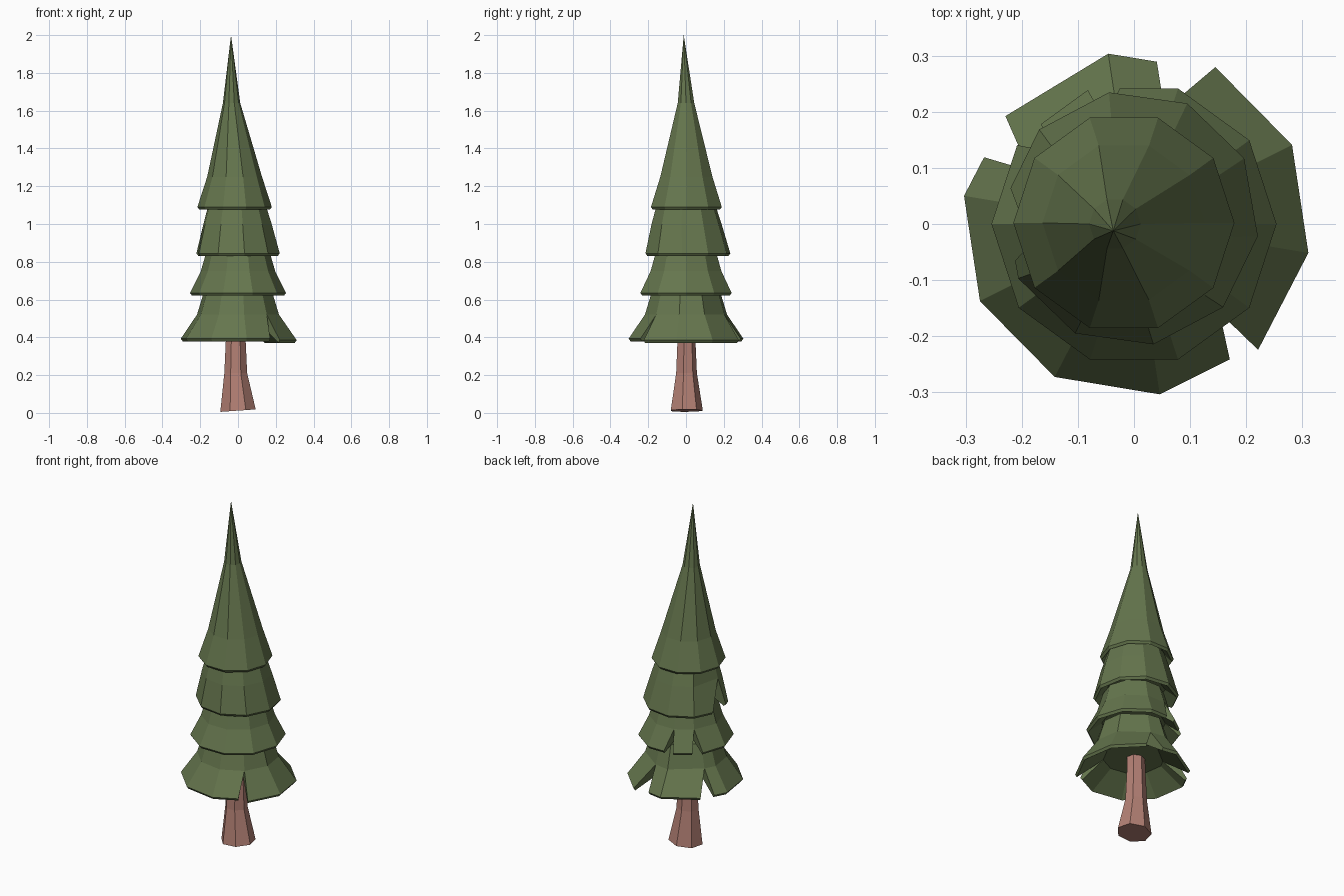
import bpy, bmesh, math

if "Cube" in bpy.data.objects:
    bpy.data.objects.remove(bpy.data.objects["Cube"])


def material(name, color):
    m = bpy.data.materials.new(name)
    m.diffuse_color = (*color, 1)
    m.use_nodes = True
    m.node_tree.nodes["Principled BSDF"].inputs["Base Color"].default_value = m.diffuse_color
    return m


GREEN = material("foliage_green", (0.13, 0.18, 0.075))
BROWN = material("bark_brown", (0.45, 0.215, 0.175))


def finish(name, bm, mat):
    bmesh.ops.remove_doubles(bm, verts=bm.verts, dist=1e-4)
    bmesh.ops.recalc_face_normals(bm, faces=bm.faces)
    mesh = bpy.data.meshes.new(name)
    bm.to_mesh(mesh)
    bm.free()
    mesh.materials.append(mat)
    bpy.context.collection.objects.link(bpy.data.objects.new(name, mesh))


def add_face(bm, points):
    # skip repeated corners so cone tips become triangles
    unique = []
    for p in points:
        if all(math.dist(p, q) > 1e-4 for q in unique):
            unique.append(p)
    if len(unique) > 2:
        bm.faces.new([bm.verts.new(p) for p in unique])


def polar(ring, angle, offset):
    # point on the ten-sided ring at the given angle
    r, z, cx, cy = ring
    local = (angle - offset) % 36 - 18
    r *= math.cos(math.radians(18)) / math.cos(math.radians(local))
    a = math.radians(angle)
    return (cx + r * math.cos(a), cy + r * math.sin(a), z)


def tier(name, rings, inner_rz, offset, notches=(), drops=()):
    """Hollow skirt; rings run from hem up. Notch = (start, end, apex angle)."""
    bm = bmesh.new()
    r0, z0, cx, cy = rings[0]
    mx, my = rings[1][2:]
    pieces = []
    if not notches:
        pieces.append([(offset + 36 * k,) * 2 for k in range(11)])
    for i, (_, b, m) in enumerate(notches):
        a2, _, m2 = notches[(i + 1) % len(notches)]
        turn = 360 if i == len(notches) - 1 else 0
        a2, m2 = a2 + turn, m2 + turn
        mids = [offset + 36 * k for k in range(-12, 24)]
        mids = [c for c in mids if max(b, m) + 6 < c < min(a2, m2) - 6]
        pieces.append([(b, m)] + [(c, c) for c in mids] + [(a2, m2)])
    for i, piece in enumerate(pieces):
        d = drops[i] if drops else 0
        hem = (r0 + d, z0 - d, cx, cy)
        low = (r0 - 0.01 + d, z0 - 0.014 - d, cx, cy)
        inner = (*inner_rz, mx, my)
        cols = []
        for lo, up in piece:
            col = [(mx, my, inner[1]), polar(inner, up, offset),
                   polar(low, lo, offset), polar(hem, lo, offset)]
            col += [polar(r, up, offset) for r in rings[1:]]
            col.append((rings[-1][2], rings[-1][3], rings[-1][1]))
            cols.append(col)
        for c, n in zip(cols, cols[1:]):
            for k in range(len(c) - 1):
                add_face(bm, [c[k], n[k], n[k + 1], c[k + 1]])
        # side walls of the notches
        if notches:
            for c in (cols[0], cols[-1]):
                add_face(bm, c[1:5])
    finish(name, bm, GREEN)


# foliage tiers, bottom to top
tier("bottom_branches",
     [(0.307, 0.393, 0, 0), (0.22, 0.52, 0, 0), (0.18, 0.65, 0, 0)],
     (0.165, 0.47),
     -9.4, [(-54.7, -45.4, -46), (62.6, 82, 75), (140, 156, 153)],
     [0.008, 0.0, 0.0])
tier("lower_middle_branches",
     [(0.254, 0.635, 0, 0), (0.197, 0.75, 0, 0), (0.165, 0.86, 0, 0)],
     (0.172, 0.68), 0, [(96, 109, 106), (133, 146, 138)])
tier("upper_middle_branches",
     [(0.228, 0.845, -0.005, 0.01), (0.188, 1.0, -0.008, 0.003),
      (0.155, 1.11, -0.01, 0)],
     (0.16, 0.885), -8, [(166, 200, 192)])
tier("top_branches",
     [(0.197, 1.09, -0.018, 0.002), (0.145, 1.25, -0.018, 0.002),
      (0.046, 1.64, -0.034, 0.0), (0.0, 2.0, -0.037, -0.012)],
     (0.15, 1.115), 0)

# trunk with flared, slightly slanted foot
bm = bmesh.new()
SIDES = 7
trunk_rings = [(0, 0.012, 0), (0.096, 0.012, 0), (0.062, 0.21, -0.012),
               (0.053, 0.40, -0.012), (0.05, 0.54, -0.012), (0, 0.54, -0.012)]


def trunk_point(ring, k):
    r, z, cx = ring
    a = 2 * math.pi * k / SIDES - math.pi / 2 + math.pi / SIDES
    x = r * math.cos(a)
    tilt = 0.07 * x if z < 0.1 else 0
    return (cx + x, r * 0.93 * math.sin(a), max(0, z + tilt))


for lo, hi in zip(trunk_rings, trunk_rings[1:]):
    for k in range(SIDES):
        add_face(bm, [trunk_point(lo, k), trunk_point(lo, k + 1),
                      trunk_point(hi, k + 1), trunk_point(hi, k)])
finish("trunk", bm, BROWN)
